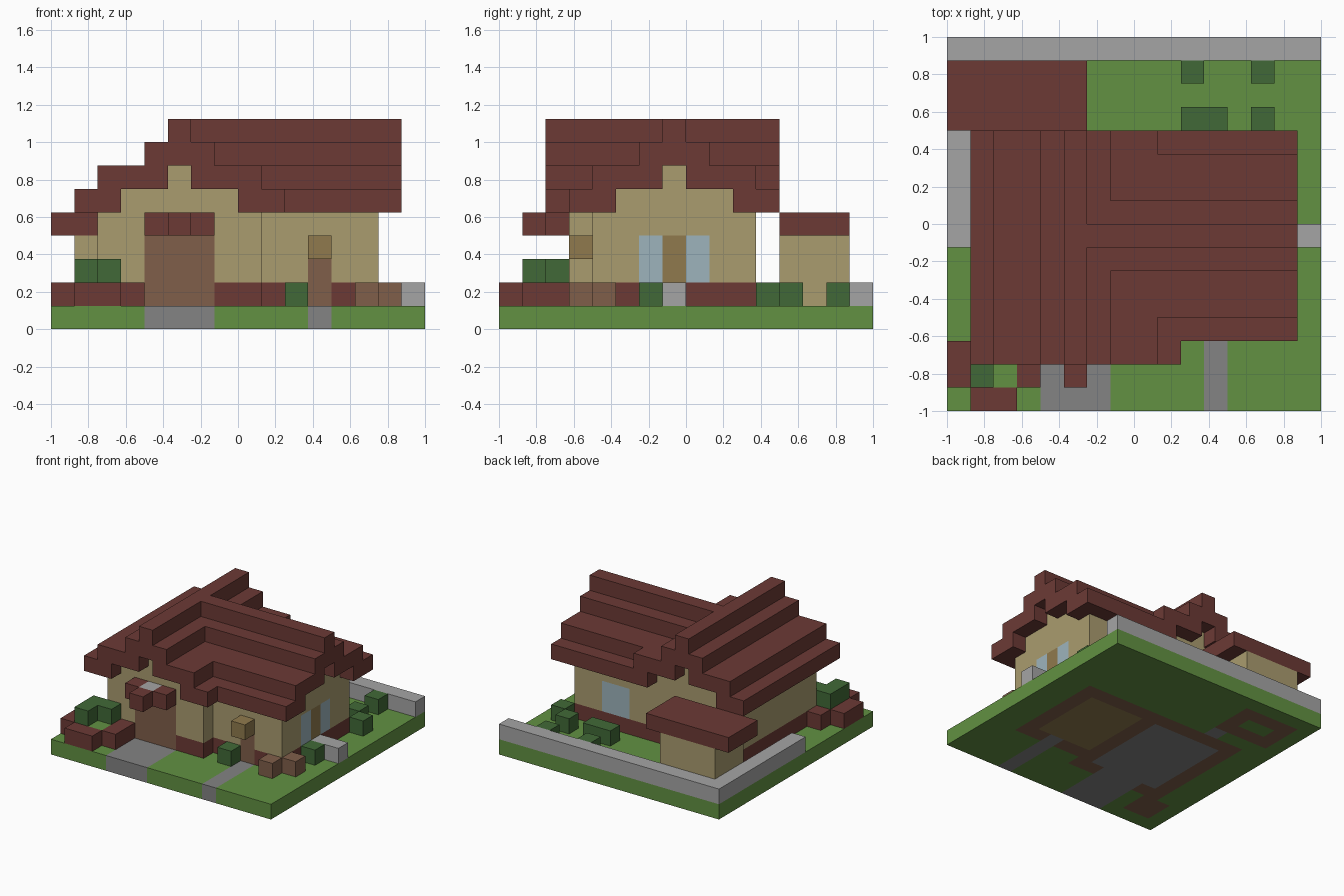
import bpy
import bmesh
from mathutils import Vector

if "Cube" in bpy.data.objects:
    bpy.data.objects.remove(bpy.data.objects["Cube"], do_unlink=True)

CELL = 0.125
HALF = 8          # half the plot, in cells
DIRS = [Vector(d) for d in ((1, 0, 0), (-1, 0, 0), (0, 1, 0), (0, -1, 0), (0, 0, 1), (0, 0, -1))]
taken = set()     # cells already filled by earlier parts


def material(name, hex_code):
    srgb = [int(hex_code[n:n + 2], 16) / 255 for n in (0, 2, 4)]
    color = [((c + 0.055) / 1.055) ** 2.4 for c in srgb] + [1]
    mat = bpy.data.materials.new(name)
    mat.use_nodes = True
    mat.diffuse_color = color
    mat.node_tree.nodes["Principled BSDF"].inputs["Base Color"].default_value = color
    return mat


grass = material("grass green", "629142")
leaf = material("leaf green", "416937")
red = material("brick red", "6c3a35")
plaster = material("plaster tan", "aa9c6f")
brown = material("earth brown", "805f4a")
wood = material("wood", "907a4d")
glass = material("pale blue glass", "9db4bc")
stone = material("light stone", "a5a5a5")
paving = material("grey paving", "838383")


def box(i, j, k):
    """Cells of a block; each axis is one index or an inclusive (first, last) pair."""
    spans = [range(a[0], a[1] + 1) if isinstance(a, tuple) else (a,) for a in (i, j, k)]
    return {(x, y, z) for x in spans[0] for y in spans[1] for z in spans[2]}


def part(name, mat, *blocks):
    """Make one blocky mesh from the union of blocks, leaving out taken cells."""
    cells = set().union(*blocks) - taken
    taken.update(cells)
    bm = bmesh.new()
    verts = {}

    def corner(p):
        key = tuple(round(c) for c in p)
        if key not in verts:
            verts[key] = bm.verts.new(((key[0] - HALF) * CELL, (key[1] - HALF) * CELL, key[2] * CELL))
        return verts[key]

    for cell in sorted(cells):
        mid = Vector(cell) + Vector((0.5, 0.5, 0.5))
        for d in DIRS:
            if tuple(round(a + b) for a, b in zip(cell, d)) in cells:
                continue
            u = Vector((d.y, d.z, d.x))
            v = d.cross(u)
            ring = [(-1, -1), (1, -1), (1, 1), (-1, 1)]
            bm.faces.new([corner(mid + (d + u * a + v * b) / 2) for a, b in ring])
    bmesh.ops.recalc_face_normals(bm, faces=bm.faces[:])
    mesh = bpy.data.meshes.new(name)
    bm.to_mesh(mesh)
    bm.free()
    mesh.materials.append(mat)
    obj = bpy.data.objects.new(name, mesh)
    bpy.context.collection.objects.link(obj)
    return obj


# Ground slab: paving, floors, foundations, then lawn in the remaining cells
part("driveway", paving, box((4, 6), (0, 3), 0), box((3, 7), (4, 9), 0))
part("front_path", paving, box(11, (0, 4), 0), box(4, 11, 0))
part("room_floor", wood, box((9, 12), (5, 9), 0))
part("shed_lawn", grass, box((2, 3), 13, 0))
part("foundations", brown, box((2, 8), (3, 10), 0), box((8, 13), (4, 10), 0),
     box((1, 4), (12, 14), 0), box((1, 2), (1, 2), 0))
part("lawn", grass, box((0, 15), (0, 15), 0))

# Boundary wall and side steps
part("boundary_wall", stone, box((0, 15), 15, 1), box(0, (7, 15), 1))
part("side_steps", stone, box((14, 15), 7, 1))

# Raised planter with hedge
part("planter_rim", red, box(0, (1, 2), 1), box((1, 2), 0, 1), box(3, (1, 2), 1), box(1, 3, 1))
part("planter_turf", grass, box((1, 2), (1, 2), 1))
part("planter_hedge", leaf, box(1, (1, 2), 2), box(2, 2, 2))

# Bushes and flower pots
for n, (i, j) in enumerate([((10, 11), 12), (13, 12), (10, 14), (13, 14), (14, 11), (14, 6), (10, 3)]):
    part(f"bush_{n + 1}", leaf, box(i, j, 1))
for n, (i, j) in enumerate([(13, 3), (14, 4)]):
    part(f"flower_pot_{n + 1}", brown, box(i, j, 1))

# Doors and windows, set flush in the walls
part("garage_door", brown, box((4, 6), 3, (1, 3)))
part("front_door", brown, box(11, 4, (1, 2)))
part("side_door", wood, box(13, 7, (2, 3)))
part("side_windows", glass, box(13, 6, (2, 3)), box(13, 8, (2, 3)))
part("back_window", glass, box((10, 11), 10, (2, 3)))

# Porch block over the front door, awning over the garage
part("porch_block", wood, box(11, 3, 3))
part("awning", red, box(4, 2, 4), box(6, 2, 4), box(5, 1, 4))
part("awning_lamp", stone, box(5, 2, 4))

# House walls on a brick base
garage, rooms = ((2, 8), (3, 10)), ((8, 13), (4, 10))
part("brick_base", red, box(*garage, 1), box(*rooms, 1))
part("house_walls", plaster, box(*garage, (2, 4)), box(*rooms, (2, 4)))

# Two crossing stepped gable roofs: (outer, inner) half widths per layer
STEPS = [(4, 2), (3, 0), (1, -1), (0, -1)]
RIDGE_X, RIDGE_Y = 5, 7
gables, garage_roof, main_roof = [], [], []
for k, (outer, inner) in enumerate(STEPS, start=5):
    start = RIDGE_X + inner + 1
    if inner >= 0:
        gables.append(box((RIDGE_X - inner, RIDGE_X + inner), (3, 10), k))
        gables.append(box((start, 13), (RIDGE_Y - inner, RIDGE_Y + inner), k))
    for off in range(inner + 1, outer + 1):
        for side in (-off, off):
            garage_roof.append(box(RIDGE_X + side, (2, 11), k))
            main_roof.append(box((start, 14), RIDGE_Y + side, k))
part("gable_walls", plaster, *gables)
part("garage_roof", red, *garage_roof)
part("main_roof", red, *main_roof)

# Shed
part("shed_walls", plaster, box((1, 4), (12, 14), (1, 3)))
part("shed_roof", red, box((0, 5), (12, 14), 4))
